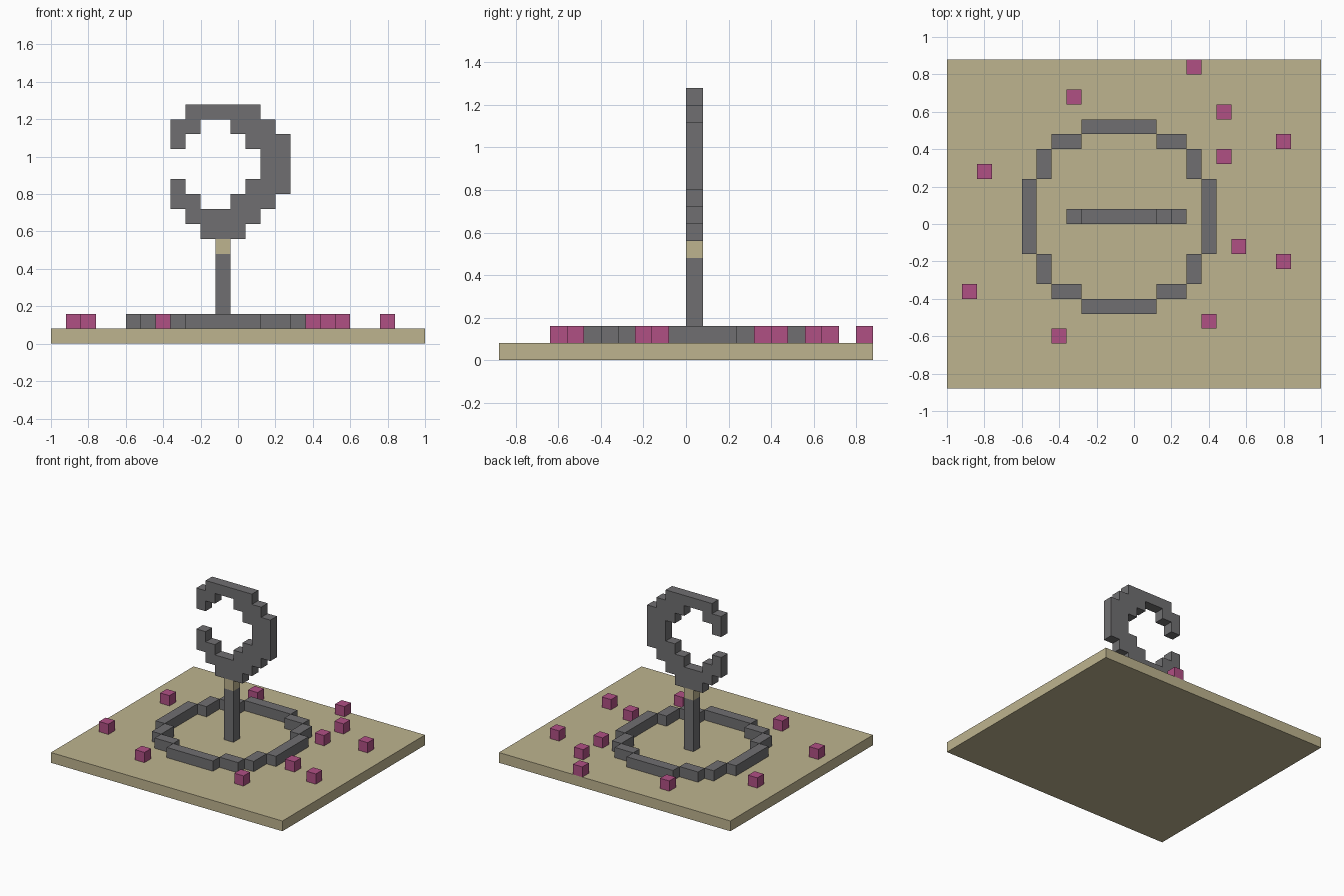
import bpy
import bmesh
from mathutils import Matrix, Vector

if "Cube" in bpy.data.objects:
    bpy.data.objects.remove(bpy.data.objects["Cube"], do_unlink=True)

UNIT = 0.08                          # side of one block
ORIGIN = Vector((-0.96, -0.84, 0.04))  # centre of the first block


def material(name, rgb):
    mat = bpy.data.materials.new(name)
    mat.use_nodes = True
    colour = (*rgb, 1.0)
    mat.diffuse_color = colour
    mat.node_tree.nodes["Principled BSDF"].inputs["Base Color"].default_value = colour
    return mat


sand = material("sand", (0.515, 0.456, 0.275))
stone = material("grey stone", (0.162, 0.159, 0.165))
pink = material("pink", (0.434, 0.08, 0.231))


def blocks(name, cells, mat):
    """Fuse unit blocks at integer cells into one clean shell."""
    cells = set(cells)
    bm = bmesh.new()
    for cell in cells:
        bmesh.ops.create_cube(bm, size=1, matrix=Matrix.Translation(cell))
    bm.normal_update()
    hidden = []
    for face in bm.faces:
        beyond = face.calc_center_median() + face.normal * 0.5
        if tuple(round(v) for v in beyond) in cells:
            hidden.append(face)
    bmesh.ops.delete(bm, geom=hidden, context="FACES")
    bmesh.ops.remove_doubles(bm, verts=bm.verts, dist=0.01)
    bmesh.ops.dissolve_limit(bm, angle_limit=0.01, verts=bm.verts, edges=bm.edges)
    bm.transform(Matrix.Translation(ORIGIN) @ Matrix.Scale(UNIT, 4))
    mesh = bpy.data.meshes.new(name)
    bm.to_mesh(mesh)
    bm.free()
    mesh.materials.append(mat)
    obj = bpy.data.objects.new(name, mesh)
    bpy.context.collection.objects.link(obj)
    return obj


# Ground slab
blocks("ground", [(x, y, 0) for x in range(25) for y in range(22)], sand)

# Stepped ring on the ground, mirrored from one quarter
MID = 11
quarter = [(0, 6), (1, 6), (2, 6), (3, 5), (4, 5)]
quarter += [(b, a) for a, b in quarter]
blocks("ground_ring", [(MID + sx * a, MID + sy * b, 1)
                       for a, b in quarter for sx in (-1, 1) for sy in (-1, 1)], stone)

# Post with a sand-coloured collar
blocks("post", [(MID, MID, z) for z in range(1, 6)], stone)
blocks("post_collar", [(MID, MID, 6)], sand)

# Open hoop on the post, drawn as rows from top to bottom
HOOP = [
    ".#####..",
    "##..###.",
    "#....###",
    "......##",
    "......##",
    "#....###",
    "##..###.",
    ".#####..",
    "..###...",
]
blocks("open_hoop", [(8 + col, MID, 15 - row)
                     for row, line in enumerate(HOOP)
                     for col, mark in enumerate(line) if mark == "#"], stone)

# Scattered flower blocks
FLOWERS = [(8, 19), (16, 21), (18, 18), (22, 16), (18, 15), (2, 14),
           (19, 9), (22, 8), (17, 4), (7, 3), (1, 6)]
for x, y in FLOWERS:
    blocks("flower", [(x, y, 1)], pink)
